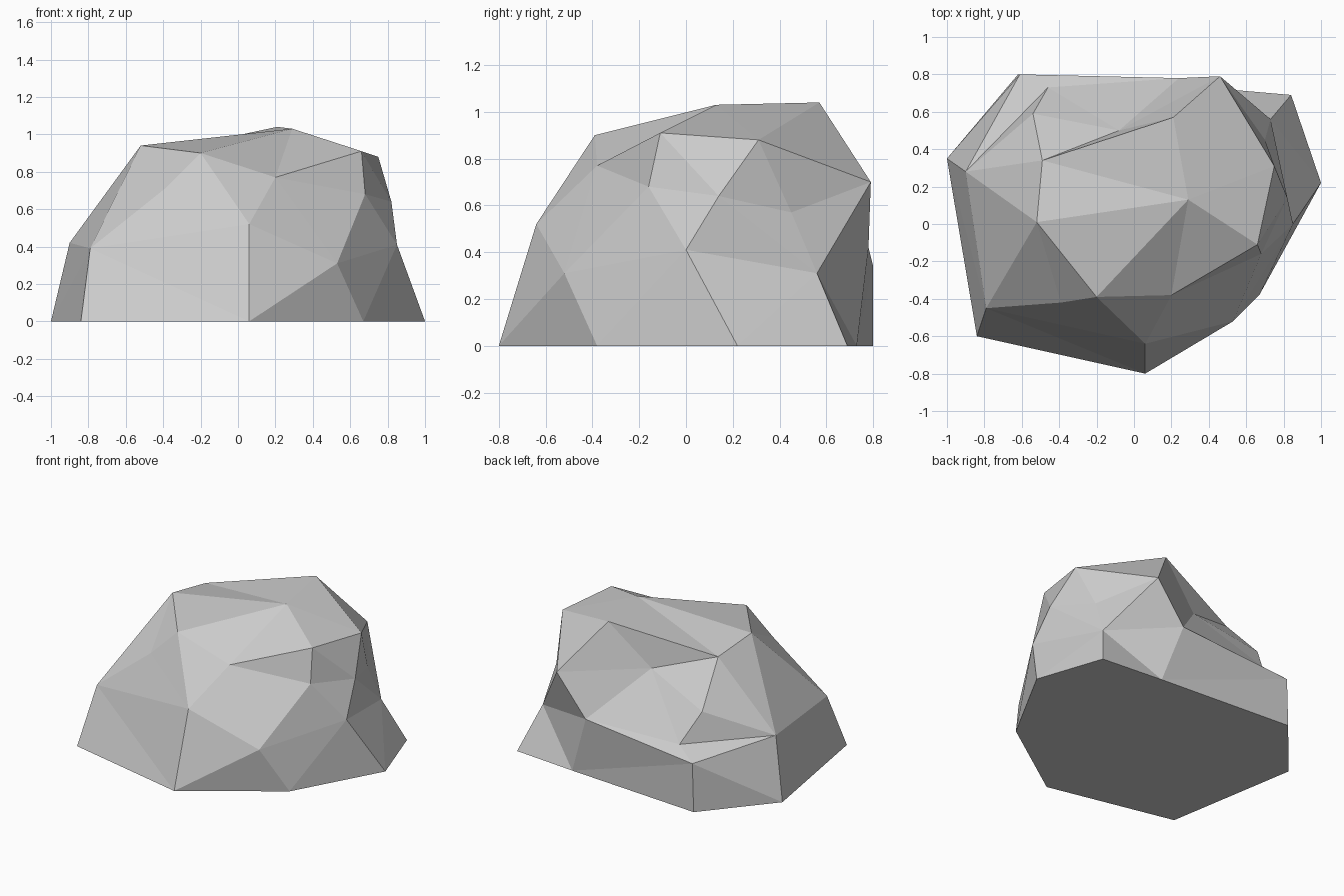
import bpy
import bmesh
from mathutils import Vector
from mathutils.geometry import delaunay_2d_cdt

default_cube = bpy.data.objects.get("Cube")
if default_cube:
    bpy.data.objects.remove(default_cube, do_unlink=True)


def flat_material(name, colour):
    material = bpy.data.materials.new(name)
    material.use_nodes = True
    material.diffuse_color = colour
    for node in material.node_tree.nodes:
        if node.type == 'BSDF_PRINCIPLED':
            node.inputs["Base Color"].default_value = colour
    return material


# Outline of the rock on the ground
ground = {
    "A": (-1, .35, 0), "B": (-.84, -.6, 0), "C": (.06, -.8, 0), "D": (.67, -.38, 0),
    "E": (1, .22, 0), "F": (.84, .69, 0), "G": (.38, .73, 0), "H": (-.62, .8, 0),
}

# Corners of the low ledge above the ground
ledge = {
    "a": (-.9, .28, .42), "b": (-.79, -.45, .39), "c": (.06, -.64, .52),
    "d": (.53, -.52, .31), "e": (.85, 0, .41), "f": (.73, .56, .31),
    "g": (.24, .78, .42), "h": (-.61, .8, .34), "i": (-.46, .73, .41),
}

# Corners of the shoulder
shoulder = {
    "j": (-.39, -.42, .71), "k": (.2, -.38, .77), "l": (.68, -.16, .68),
    "m": (.82, .14, .64), "n": (.7, .45, .57), "o": (.46, .79, .7),
    "p": (-.54, .59, .61), "q": (-.08, .5, .76),
}

# Corners of the crown
crown = {
    "r": (-.52, .01, .94), "s": (-.2, -.39, .9), "t": (.29, .13, 1.03),
    "u": (.66, -.11, .91), "v": (.75, .31, .88), "w": (.21, .57, 1.04),
    "x": (-.49, .34, .89),
}

# Creases, each running from corner to corner
creases = [
    "ABCDEFGHA",                                             # ground outline
    "cdefgiab",                                              # ledge line
    "Aarjb", "Bb", "Cc", "Dd", "Ee", "Ff", "Gg", "Hhi",      # rising corners
    "bjscklde", "skul", "lemluvm", "mnfogq", "vnovwo",       # front and side
    "oqwxq", "xpi", "xrstw", "utk",                          # back and crown
]


def build_rock(name, corners, lines, material):
    letters = list(corners)
    index = {letter: i for i, letter in enumerate(letters)}
    edges = {tuple(sorted((index[p], index[q])))
             for line in lines for p, q in zip(line, line[1:])}

    # Unfold the surface from a point below the ground, then fill between creases
    depth = .6
    unfolded = [Vector((x, y)) / (z + depth) for x, y, z in corners.values()]
    result = delaunay_2d_cdt(unfolded, sorted(edges), [], 0, 1e-5)
    facets, origins = result[2], result[3]

    bm = bmesh.new()
    verts = [bm.verts.new(corners[letter]) for letter in letters]
    for facet in facets:
        bm.faces.new([verts[origins[i][0]] for i in facet])

    # Flat underside
    bm.faces.new([verts[index[letter]] for letter in reversed(lines[0][:-1])])
    bmesh.ops.recalc_face_normals(bm, faces=bm.faces[:])

    mesh = bpy.data.meshes.new(name)
    bm.to_mesh(mesh)
    bm.free()
    mesh.materials.append(material)
    rock = bpy.data.objects.new(name, mesh)
    bpy.context.collection.objects.link(rock)
    return rock


stone_grey = flat_material("stone_grey", (.6, .6, .6, 1))
build_rock("rock", {**ground, **ledge, **shoulder, **crown}, creases, stone_grey)
